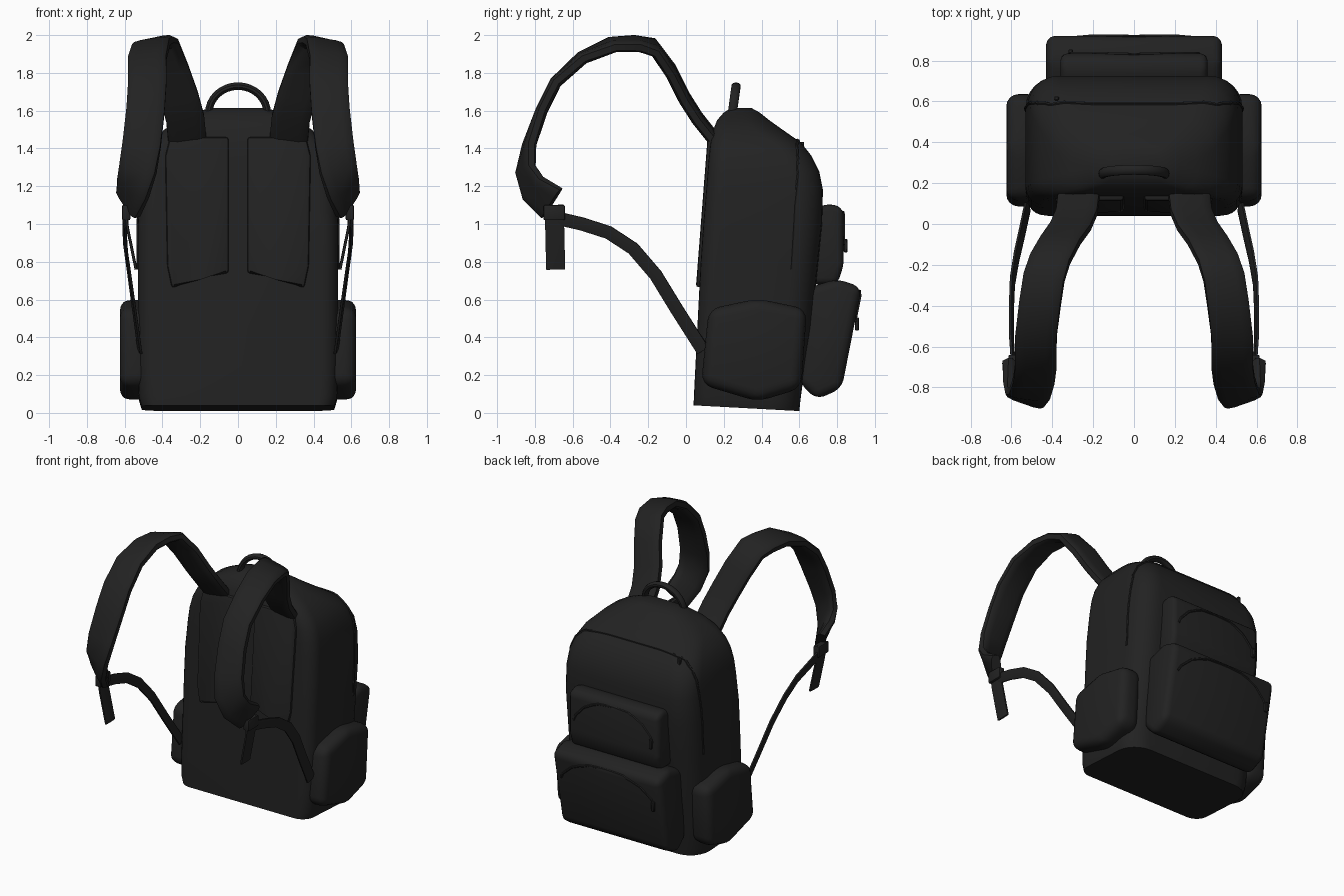
import bpy, bmesh, math
from mathutils import Vector
from mathutils.bvhtree import BVHTree

if "Cube" in bpy.data.objects:
    bpy.data.objects.remove(bpy.data.objects["Cube"])

fabric = bpy.data.materials.new("black_fabric")
fabric.diffuse_color = (0.016, 0.016, 0.016, 1)
fabric.use_nodes = True
fabric.node_tree.nodes["Principled BSDF"].inputs["Base Color"].default_value = fabric.diffuse_color


def finish(name, bm):
    """Turn a bmesh into a smooth-shaded object and return its surface tree."""
    bmesh.ops.recalc_face_normals(bm, faces=bm.faces)
    tree = BVHTree.FromBMesh(bm)
    mesh = bpy.data.meshes.new(name)
    bm.to_mesh(mesh)
    bm.free()
    mesh.materials.append(fabric)
    obj = bpy.data.objects.new(name, mesh)
    bpy.context.collection.objects.link(obj)
    return tree


def loft(name, rings):
    """Skin a list of point rings and cap both ends."""
    bm = bmesh.new()
    vs = [[bm.verts.new(p) for p in ring] for ring in rings]
    n = len(vs[0])
    for a, b in zip(vs, vs[1:]):
        for i in range(n):
            bm.faces.new((a[i], a[(i + 1) % n], b[(i + 1) % n], b[i]))
    bm.faces.new(vs[0][::-1])
    bm.faces.new(vs[-1])
    return finish(name, bm)


def prism(name, points, push, bevel, segments=3):
    """Extrude a polygon and round all its edges."""
    bm = bmesh.new()
    a = [bm.verts.new(p) for p in points]
    b = [bm.verts.new(Vector(p) + Vector(push)) for p in points]
    n = len(a)
    bm.faces.new(a)
    bm.faces.new(b[::-1])
    for i in range(n):
        bm.faces.new((a[i], b[i], b[(i + 1) % n], a[(i + 1) % n]))
    bmesh.ops.bevel(bm, geom=bm.edges[:], offset=bevel, segments=segments,
                    profile=0.5, affect='EDGES', clamp_overlap=True)
    return finish(name, bm)


def sweep(name, path, widths, hw, ht, sides=8, power=1.0):
    """Sweep a rounded section along a path; widths gives its broad direction."""
    path = [Vector(p) for p in path]
    rings = []
    for i, p in enumerate(path):
        t = (path[min(i + 1, len(path) - 1)] - path[max(i - 1, 0)]).normalized()
        w = Vector(widths[i] if isinstance(widths, list) else widths)
        w = (w - t * w.dot(t)).normalized()
        n = t.cross(w)
        ring = []
        for k in range(sides):
            a = 2 * math.pi * (k + 0.5) / sides
            c, s = math.cos(a), math.sin(a)
            ring.append(p + w * hw * math.copysign(abs(c) ** power, c)
                        + n * ht * math.copysign(abs(s) ** power, s))
        rings.append(ring)
    return loft(name, rings)


def section(z, y0, y1, hw, tilt=0.0):
    """Rounded rectangle with softer back corners."""
    pts = []
    limit = 0.48 * (y1 - y0)
    rf, rb = min(0.09, limit), min(0.15, limit)
    for sx, sy, r, start in ((1, 1, rb, 0), (-1, 1, rb, 90), (-1, -1, rf, 180), (1, -1, rf, 270)):
        cx, cy = sx * (hw - r), (y1 if sy > 0 else y0) - sy * r
        for k in range(7):
            a = math.radians(start + 15 * k)
            y = cy + r * math.sin(a)
            pts.append((cx + r * math.cos(a), y, z - tilt * (y - 0.04)))
    return pts


# Main bag: height, front, back, half width
levels = [(0.04, 0.04, 0.60, 0.51), (0.09, 0.042, 0.605, 0.525), (0.25, 0.05, 0.63, 0.53),
          (0.45, 0.06, 0.665, 0.53), (0.8, 0.078, 0.70, 0.53), (1.0, 0.092, 0.72, 0.53),
          (1.18, 0.107, 0.725, 0.52), (1.28, 0.115, 0.705, 0.51), (1.36, 0.122, 0.665, 0.49),
          (1.43, 0.13, 0.61, 0.455), (1.50, 0.145, 0.51, 0.39), (1.55, 0.165, 0.44, 0.31),
          (1.59, 0.20, 0.39, 0.225), (1.615, 0.24, 0.345, 0.15)]
body = loft("main_bag", [section(*lv, tilt=0.054 if i < 2 else 0) for i, lv in enumerate(levels)])

# Padded back panel in two halves
for s, side in ((1, "right"), (-1, "left")):
    outline = [(0.05, 0.74), (0.2, 0.72), (0.35, 0.66), (0.375, 0.78), (0.385, 1.36),
               (0.36, 1.46), (0.05, 1.46)]
    prism(side + "_back_pad", [(s * x, 0.052 + 0.078 * (z - 0.66), z) for x, z in outline],
          (0, 0.05, 0), 0.014, 2)

# Rear pockets, from side profiles
lower = prism("lower_pocket", [(-0.43, y, z) for y, z in
              ((0.60, 0.16), (0.69, 0.07), (0.825, 0.13), (0.93, 0.665), (0.80, 0.71), (0.64, 0.66))],
              (0.86, 0, 0), 0.045)
upper = prism("upper_pocket", [(-0.36, y, z) for y, z in
              ((0.66, 0.68), (0.80, 0.68), (0.835, 0.78), (0.835, 1.08), (0.77, 1.11), (0.66, 1.08))],
              (0.72, 0, 0), 0.035)

# Side pockets
for s, side in ((1, "right"), (-1, "left")):
    prism(side + "_side_pocket", [(s * 0.46, y, z) for y, z in
          ((0.08, 0.15), (0.38, 0.06), (0.61, 0.13), (0.64, 0.55), (0.38, 0.605), (0.12, 0.55))],
          (s * 0.165, 0, 0), 0.06, 4)


def zipper(name, tree, corners, radius=0.008):
    """Lay a thin cord on a surface."""
    pts = []
    for a, b in zip(corners, corners[1:]):
        a, b = Vector(a), Vector(b)
        pts += [tree.find_nearest(a.lerp(b, k / 6))[0] for k in range(6)]
    pts.append(tree.find_nearest(Vector(corners[-1]))[0])
    sweep(name, pts, (0, 1, 0.01), radius, radius, 6)


def pull(name, tree, x, y, z):
    """Small hanging zip tab."""
    p = tree.find_nearest(Vector((x, y, z)))[0]
    prism(name, [p + Vector((dx, 0.0, dz)) for dx, dz in
          ((-0.011, 0.02), (0.011, 0.02), (0.011, -0.05), (-0.011, -0.05))], (0, 0.02, 0), 0.004, 1)


# Zips and their pulls
half = [(0.56, 0.56, 0.76), (0.56, 0.58, 1.1), (0.54, 0.60, 1.28), (0.50, 0.61, 1.38),
        (0.42, 0.61, 1.45), (0.2, 0.6, 1.46)]
zipper("main_zip", body, half + [(-x, y, z) for x, y, z in half[::-1]])
arch = [(0.34, -0.17), (0.32, -0.13), (0.25, -0.06), (0.13, 0), (0, 0.01)]
arch += [(-x, z) for x, z in arch[-2::-1]]
zipper("lower_pocket_zip", lower, [(x * 1.1, 0.95, 0.64 + z) for x, z in arch])
zipper("upper_pocket_zip", upper, [(x * 0.93, 0.86, 1.06 + z) for x, z in arch])
pull("main_zip_pull", body, -0.385, 0.62, 1.43)
pull("lower_zip_pull", lower, -0.37, 0.92, 0.48)
pull("upper_zip_pull", upper, -0.31, 0.85, 0.90)

# Carry handle
sweep("carry_handle", [(0.155 * math.cos(a), 0.245 + 0.02 * math.sin(a), 1.585 + 0.145 * math.sin(a))
      for a in (math.pi * k / 16 for k in range(17))], (0, 1, 0), 0.025, 0.02, 10)

# Shoulder straps: centre line and broad direction
pad = [((0.27, 0.14, 1.46), (1, 0, -0.15)), ((0.28, 0.06, 1.56), (1, 0, -0.15)),
       ((0.31, -0.01, 1.67), (1, 0, -0.15)), ((0.36, -0.08, 1.81), (1, 0, -0.2)),
       ((0.41, -0.17, 1.935), (1, 0, -0.2)), ((0.44, -0.26, 1.955), (1, 0, -0.2)),
       ((0.46, -0.39, 1.95), (1, 0, -0.2)), ((0.48, -0.55, 1.88), (1, 0, -0.1)),
       ((0.48, -0.69, 1.75), (1, 0, 0)), ((0.49, -0.765, 1.6), (1, 0, 0)),
       ((0.51, -0.83, 1.42), (1, 0.1, 0)), ((0.53, -0.85, 1.29), (1, 0.35, 0.15)),
       ((0.555, -0.81, 1.19), (1, 0.7, 0.5)), ((0.58, -0.71, 1.11), (0.6, 0.8, 0.6))]
webbing = [(0.52, 0.09, 0.33), (0.55, -0.05, 0.55), (0.575, -0.16, 0.73), (0.595, -0.28, 0.87),
           (0.60, -0.41, 0.955), (0.60, -0.55, 1.0), (0.59, -0.70, 1.035)]
for s, side in ((1, "right"), (-1, "left")):
    flip = lambda p: (s * p[0], p[1], p[2])
    sweep(side + "_shoulder_strap", [flip(p) for p, w in pad], [flip(w) for p, w in pad],
          0.103, 0.033, 12, 0.5)
    # Thin adjusting strap, loose end and buckle
    sweep(side + "_lower_strap", [flip(p) for p in webbing],
          [flip((0.25, 0.8, 0.6 + 0.1 * i)) for i in range(len(webbing))], 0.036, 0.008, 8, 0.4)
    sweep(side + "_loose_end", [flip(p) for p in ((0.60, -0.70, 1.10), (0.585, -0.695, 0.98), (0.54, -0.69, 0.76))],
          (0, 1, 0), 0.052, 0.008, 8, 0.4)
    prism(side + "_buckle", [flip((0.57, y, z)) for y, z in
          ((-0.755, 1.02), (-0.64, 1.02), (-0.64, 1.10), (-0.755, 1.10))], (s * 0.045, 0, 0), 0.008, 2)

# Smooth shading with sharp creases kept
for obj in bpy.data.objects:
    obj.select_set(True)
    bpy.context.view_layer.objects.active = obj
bpy.ops.object.shade_smooth_by_angle(angle=math.radians(40))
